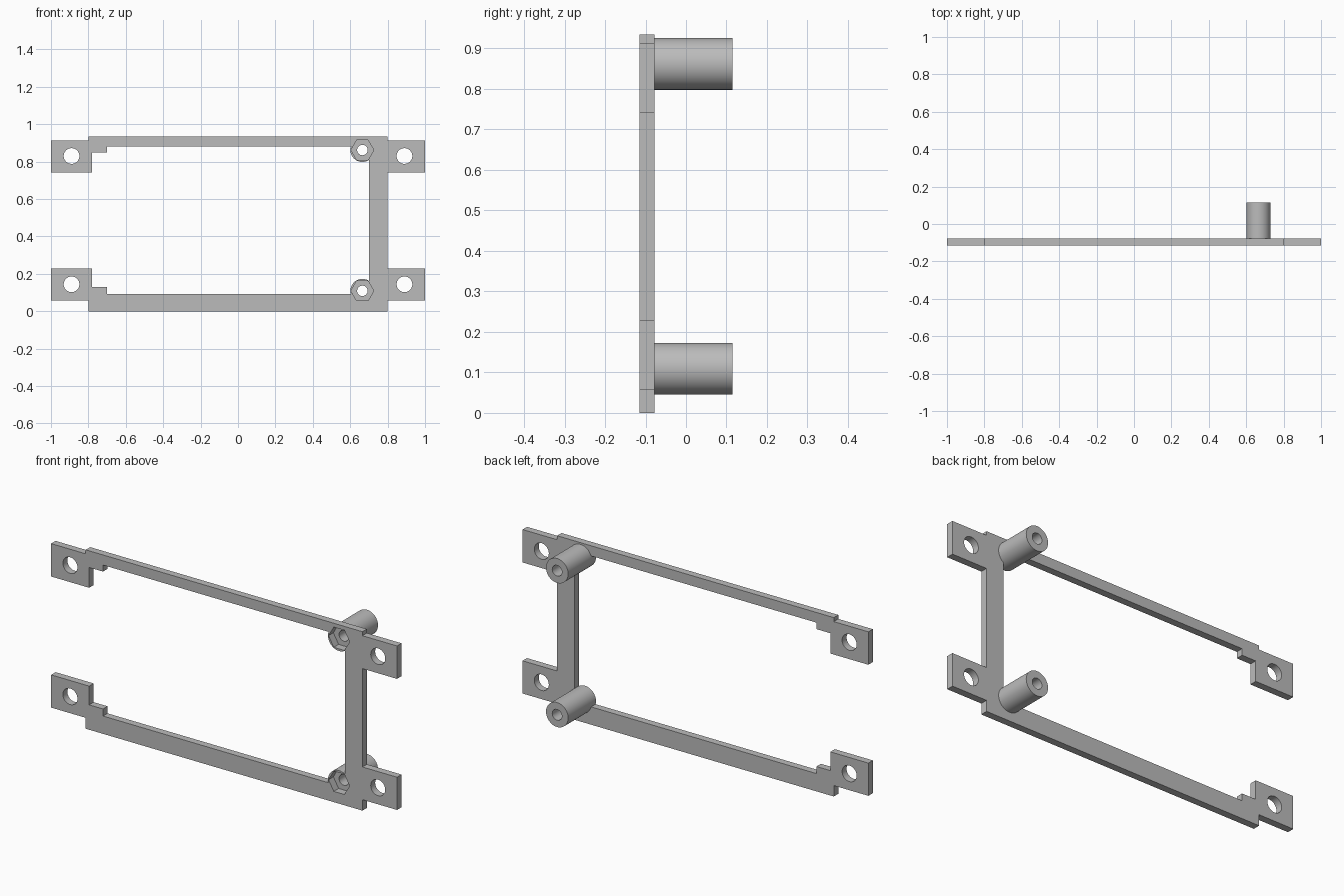
import bpy
import bmesh
import math
from mathutils import Matrix, Vector

cube = bpy.data.objects.get("Cube")
if cube:
    bpy.data.objects.remove(cube, do_unlink=True)

FRONT, PLATE_BACK, BACK = -0.115, -0.078, 0.115
MID = 0.487            # height the upper and lower halves share
BOSSES = [(0.665, 0.109), (0.665, 0.862)]

grey = bpy.data.materials.new("plain grey")
grey.use_nodes = True
colour = (0.5, 0.5, 0.5, 1)
grey.diffuse_color = colour
grey.node_tree.nodes["Principled BSDF"].inputs["Base Color"].default_value = colour


def add_object(name, bm):
    bmesh.ops.recalc_face_normals(bm, faces=bm.faces)
    mesh = bpy.data.meshes.new(name)
    bm.to_mesh(mesh)
    bm.free()
    mesh.materials.append(grey)
    obj = bpy.data.objects.new(name, mesh)
    bpy.context.collection.objects.link(obj)
    return obj


def rod(name, x, z, radius, y0, y1, sides=48):
    """Prism or cylinder running front to back."""
    bm = bmesh.new()
    place = Matrix.Translation((x, (y0 + y1) / 2, z)) @ Matrix.Rotation(math.pi / 2, 4, "X")
    if sides == 6:     # turn the hexagon so its corners point sideways
        place = place @ Matrix.Rotation(math.pi / 2, 4, "Z")
    bmesh.ops.create_cone(bm, cap_ends=True, segments=sides, radius1=radius,
                          radius2=radius, depth=y1 - y0, matrix=place)
    return add_object(name, bm)


def combine(target, tool, operation):
    mod = target.modifiers.new(operation.lower(), "BOOLEAN")
    mod.operation = operation
    mod.solver = "EXACT"
    mod.object = tool
    bpy.context.view_layer.objects.active = target
    bpy.ops.object.modifier_apply(modifier=mod.name)
    bpy.data.objects.remove(tool, do_unlink=True)


# Flat frame: one outline, open on the right-hand side, with four mounting ears
lower_left = [(-0.7, 0.093), (-0.7, 0.13), (-0.78, 0.13), (-0.78, 0.228),
              (-1, 0.228), (-1, 0.057), (-0.8, 0.057), (-0.8, 0)]
lower_right = [(0.8, 0), (0.8, 0.057), (1, 0.057), (1, 0.228), (0.8, 0.228)]
upper_right = [(0.8, 0.742), (1, 0.742), (1, 0.914), (0.8, 0.914), (0.8, 0.935)]
upper_left = [(-0.8, 0.935), (-0.8, 0.914), (-1, 0.914), (-1, 0.742),
              (-0.78, 0.742), (-0.78, 0.848), (-0.7, 0.848), (-0.7, 0.882)]
inner = [(0.7, 0.882), (0.7, 0.093)]
outline = lower_left + lower_right + upper_right + upper_left + inner

bm = bmesh.new()
face = bm.faces.new([bm.verts.new((x, FRONT, z)) for x, z in outline])
extruded = bmesh.ops.extrude_face_region(bm, geom=[face])["geom"]
bmesh.ops.translate(bm, verts=[v for v in extruded if isinstance(v, bmesh.types.BMVert)],
                    vec=Vector((0, PLATE_BACK - FRONT, 0)))
frame = add_object("mounting_frame", bm)

# Standoffs with a hexagonal nut pocket and a through hole
for x, z in BOSSES:
    combine(frame, rod("standoff", x, z, 0.064, FRONT, BACK), "UNION")
for x, z in BOSSES:
    combine(frame, rod("nut_pocket", x, z, 0.061, FRONT - 0.05, FRONT + 0.04, 6), "DIFFERENCE")
    combine(frame, rod("screw_hole", x, z, 0.028, FRONT - 0.1, BACK + 0.1), "DIFFERENCE")

# Ear holes
for x in (-0.89, 0.89):
    for z in (0.144, 0.83):
        combine(frame, rod("ear_hole", x, z, 0.042, FRONT - 0.1, PLATE_BACK + 0.1), "DIFFERENCE")

bpy.ops.object.select_all(action="DESELECT")
frame.select_set(True)
bpy.context.view_layer.objects.active = frame
bpy.ops.object.shade_smooth_by_angle(angle=math.radians(30))
